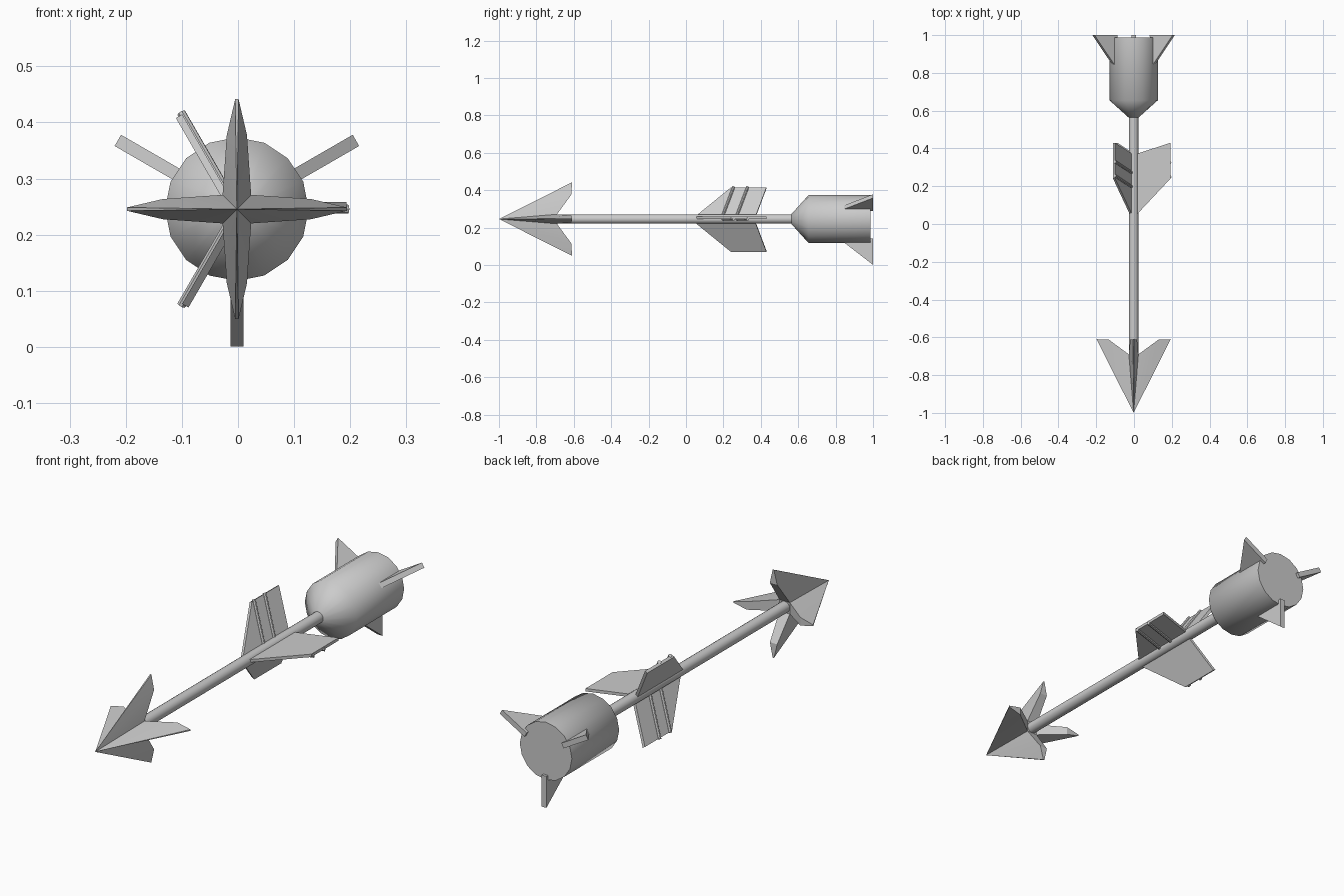
import bpy, bmesh
from math import radians, cos, sin, pi
from mathutils import Vector

if "Cube" in bpy.data.objects:
    bpy.data.objects.remove(bpy.data.objects["Cube"])

CX, CZ = -0.002, 0.2455   # long axis of the arrow, parallel to y


def pt(angle, r, y, w=0.0):
    """Point at radius r in direction angle around the axis, shifted sideways by w."""
    return Vector((CX + r * cos(angle) - w * sin(angle), y,
                   CZ + r * sin(angle) + w * cos(angle)))


def finish(name, bm, smooth=None):
    bmesh.ops.recalc_face_normals(bm, faces=bm.faces)
    me = bpy.data.meshes.new(name)
    bm.to_mesh(me)
    bm.free()
    ob = bpy.data.objects.new(name, me)
    bpy.context.collection.objects.link(ob)
    if smooth:
        bpy.ops.object.select_all(action='DESELECT')
        ob.select_set(True)
        bpy.context.view_layer.objects.active = ob
        bpy.ops.object.shade_smooth_by_angle(angle=radians(smooth))
    return ob


def lathe(name, profile, sides, smooth):
    """Closed solid of revolution from (radius, y) pairs."""
    bm = bmesh.new()
    rings = [[bm.verts.new(pt(2 * pi * i / sides, r, y)) for i in range(sides)]
             for r, y in profile]
    for a, b in zip(rings, rings[1:]):
        for i in range(sides):
            j = (i + 1) % sides
            bm.faces.new((a[i], a[j], b[j], b[i]))
    bm.faces.new(rings[0])
    bm.faces.new(rings[-1])
    return finish(name, bm, smooth)


def add_plate(bm, angle, outline, w0, w1):
    """Flat plate from an (r, y) outline."""
    a = [bm.verts.new(pt(angle, r, y, w0)) for r, y in outline]
    b = [bm.verts.new(pt(angle, r, y, w1)) for r, y in outline]
    bm.faces.new(a)
    bm.faces.new(b)
    n = len(a)
    for i in range(n):
        j = (i + 1) % n
        bm.faces.new((a[i], a[j], b[j], b[i]))


def add_rod(bm, p, q, radius):
    """Thin round rib between two points."""
    d = q - p
    mat = d.to_track_quat('Z', 'Y').to_matrix().to_4x4()
    mat.translation = (p + q) / 2
    bmesh.ops.create_cone(bm, cap_ends=True, segments=8, radius1=radius,
                          radius2=radius, depth=d.length, matrix=mat)


# shaft and rear charge
lathe("shaft", [(0.025, -0.72), (0.025, 0.60)], 16, 40)
lathe("charge_body", [(0.028, 0.565), (0.128, 0.655), (0.128, 0.987)], 16, 55)

# tail fins on the charge
for k in range(3):
    bm = bmesh.new()
    add_plate(bm, radians(30 + 120 * k),
              [(0.11, 0.825), (0.245, 1.0), (0.105, 1.0)], -0.0115, 0.0115)
    finish(f"tail_fin_{k + 1}", bm)

# feather vanes with two raised ribs each
for k in range(3):
    ang = radians(120 * k)
    bm = bmesh.new()
    add_plate(bm, ang, [(0.012, 0.045), (0.195, 0.24), (0.195, 0.43), (0.012, 0.37)],
              0.0, 0.013)
    for y in (0.255, 0.33):
        add_rod(bm, pt(ang, 0.015, y - 0.06), pt(ang, 0.198, y), 0.008)
    finish(f"vane_{k + 1}", bm)

# four-barbed arrow head
bm = bmesh.new()
tip = bm.verts.new(pt(0, 0, -1.0))
quarter = [k * pi / 2 for k in range(4)]
ends = [[bm.verts.new(pt(a, 0.196, -0.61, s * 0.003)) for s in (-1, 1)] for a in quarter]
heels = [[bm.verts.new(pt(a, 0.132, -0.612, s * 0.018)) for s in (-1, 1)] for a in quarter]
valleys = [bm.verts.new(pt(a + pi / 4, 0.036, -0.69)) for a in quarter]
for k in range(4):
    (e0, e1), (h0, h1) = ends[k], heels[k]
    v0, v1 = valleys[k - 1], valleys[k]
    for f in ((tip, e0, e1), (tip, h0, e0), (tip, v0, h0), (tip, e1, h1),
              (tip, h1, v1), (e0, h0, h1, e1), (h0, v0, v1, h1)):
        bm.faces.new(f)
bm.faces.new(valleys)
finish("arrow_head", bm, 30)
